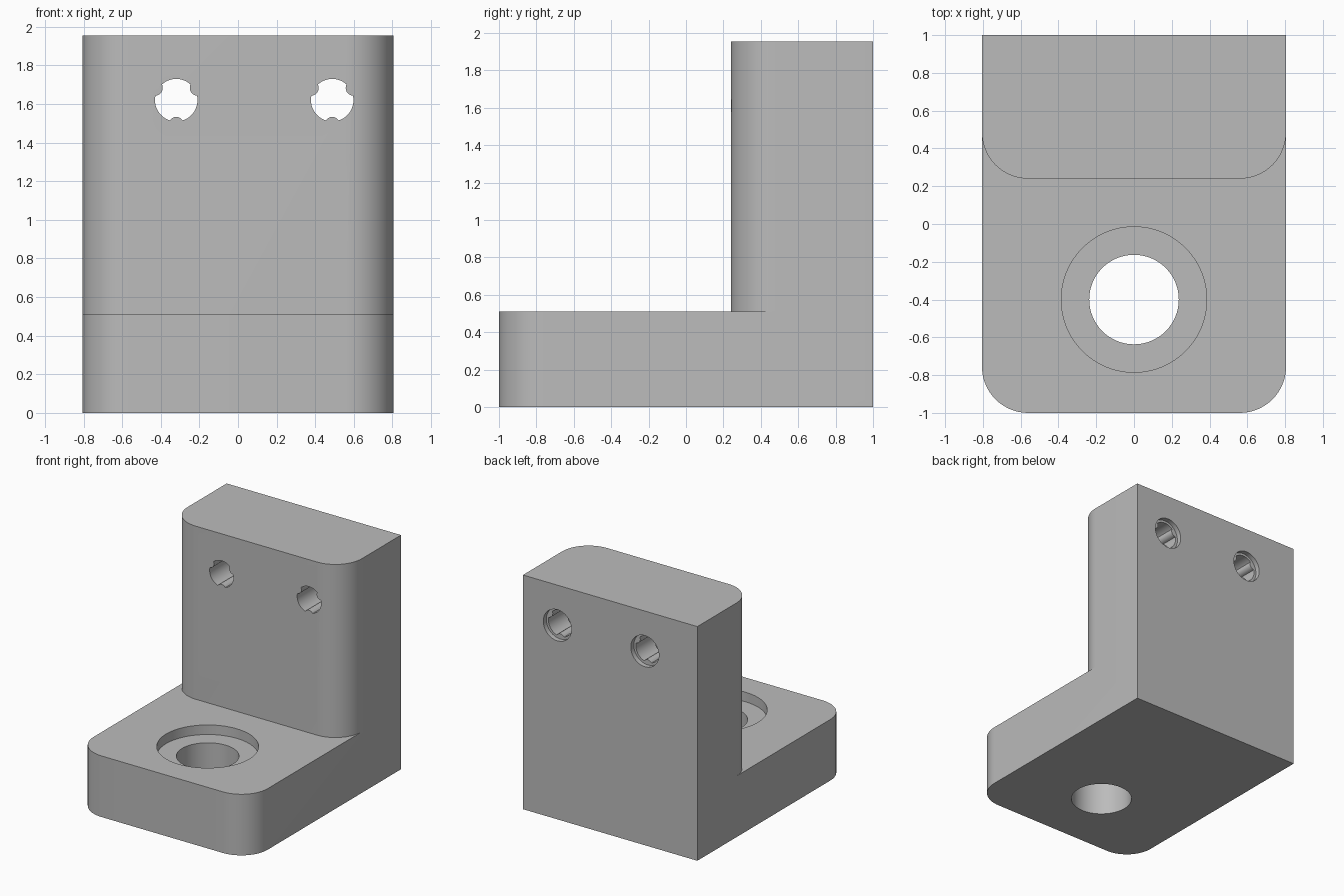
import bpy
import bmesh
from math import sin, cos, pi, sqrt, radians, atan2
from mathutils import Matrix, Vector

cube = bpy.data.objects.get("Cube")
if cube:
    bpy.data.objects.remove(cube, do_unlink=True)

HALF_W, HEIGHT, BASE_H = 0.805, 1.955, 0.51
WALL_Y, CORNER = 0.24, 0.245

grey = bpy.data.materials.new("plain grey")
grey.use_nodes = True
COLOR = (0.5, 0.5, 0.5, 1)
grey.diffuse_color = COLOR
grey.node_tree.nodes["Principled BSDF"].inputs["Base Color"].default_value = COLOR


def prism(name, outline, z0, z1, matrix=Matrix()):
    """Extrude a counter-clockwise outline from z0 to z1, then place it."""
    bm = bmesh.new()
    face = bm.faces.new([bm.verts.new((x, y, z0)) for x, y in outline])
    top = bmesh.ops.extrude_face_region(bm, geom=[face])["geom"]
    bmesh.ops.translate(bm, vec=(0, 0, z1 - z0),
                        verts=[g for g in top if isinstance(g, bmesh.types.BMVert)])
    bmesh.ops.recalc_face_normals(bm, faces=bm.faces)
    bm.transform(matrix)
    mesh = bpy.data.meshes.new(name)
    bm.to_mesh(mesh)
    bm.free()
    mesh.materials.append(grey)
    obj = bpy.data.objects.new(name, mesh)
    bpy.context.collection.objects.link(obj)
    return obj


def block_outline(front):
    """Footprint with square back corners and rounded front corners."""
    pts = [(HALF_W, 1), (-HALF_W, 1)]
    for cx, start in ((-HALF_W + CORNER, pi), (HALF_W - CORNER, 1.5 * pi)):
        for i in range(17):
            a = start + i * pi / 32
            pts.append((cx + CORNER * cos(a), front + CORNER + CORNER * sin(a)))
    return pts


def circle(r, n=64):
    return [(r * cos(2 * pi * i / n), r * sin(2 * pi * i / n)) for i in range(n)]


def ribbed_circle(r, rib_dist, rib_r, n=120):
    """Circle bitten into by three small round ribs."""
    pts = []
    for i in range(n):
        a = 2 * pi * i / n
        reach = r
        for rib in (30, 150, 270):
            d = a - radians(rib)
            under = rib_r ** 2 - (rib_dist * sin(d)) ** 2
            if cos(d) > 0 and under > 0:
                reach = min(reach, rib_dist * cos(d) - sqrt(under))
        pts.append((reach * cos(a), reach * sin(a)))
    return pts


def combine(body, tool, operation):
    mod = body.modifiers.new(operation.lower(), "BOOLEAN")
    mod.operation, mod.solver, mod.object = operation, "EXACT", tool
    bpy.context.view_layer.objects.active = body
    bpy.ops.object.modifier_apply(modifier=mod.name)
    bpy.data.objects.remove(tool, do_unlink=True)


# L-shaped body: foot plate joined with the upright wall
bracket = prism("angle_bracket", block_outline(-1), 0, BASE_H)
combine(bracket, prism("upright_wall", block_outline(WALL_Y), 0, HEIGHT), "UNION")

# Counterbored mounting hole in the foot
at_foot = Matrix.Translation((0, -0.4, 0))
combine(bracket, prism("foot_hole", circle(0.237), -0.1, 1, at_foot), "DIFFERENCE")
combine(bracket, prism("foot_counterbore", circle(0.385, 96), BASE_H - 0.08, 1, at_foot),
        "DIFFERENCE")

# Two ribbed holes through the wall, each with a shallow recess at the back
for x in (-0.32, 0.488):
    at_wall = Matrix.Translation((x, 0, 1.62)) @ Matrix.Rotation(pi / 2, 4, "X")
    combine(bracket, prism("wall_hole", ribbed_circle(0.11, 0.127, 0.04), -1.1, 0, at_wall),
            "DIFFERENCE")
    combine(bracket, prism("wall_recess", circle(0.13), -1.1, -0.96, at_wall), "DIFFERENCE")

# Clean up flat areas, then smooth the rounded ones
bm = bmesh.new()
bm.from_mesh(bracket.data)
bmesh.ops.remove_doubles(bm, verts=bm.verts, dist=0.0001)
bmesh.ops.dissolve_limit(bm, angle_limit=radians(0.5), verts=bm.verts, edges=bm.edges)
bm.to_mesh(bracket.data)
bm.free()
bpy.ops.object.select_all(action="DESELECT")
bracket.select_set(True)
bpy.context.view_layer.objects.active = bracket
bpy.ops.object.shade_smooth_by_angle(angle=radians(30))
